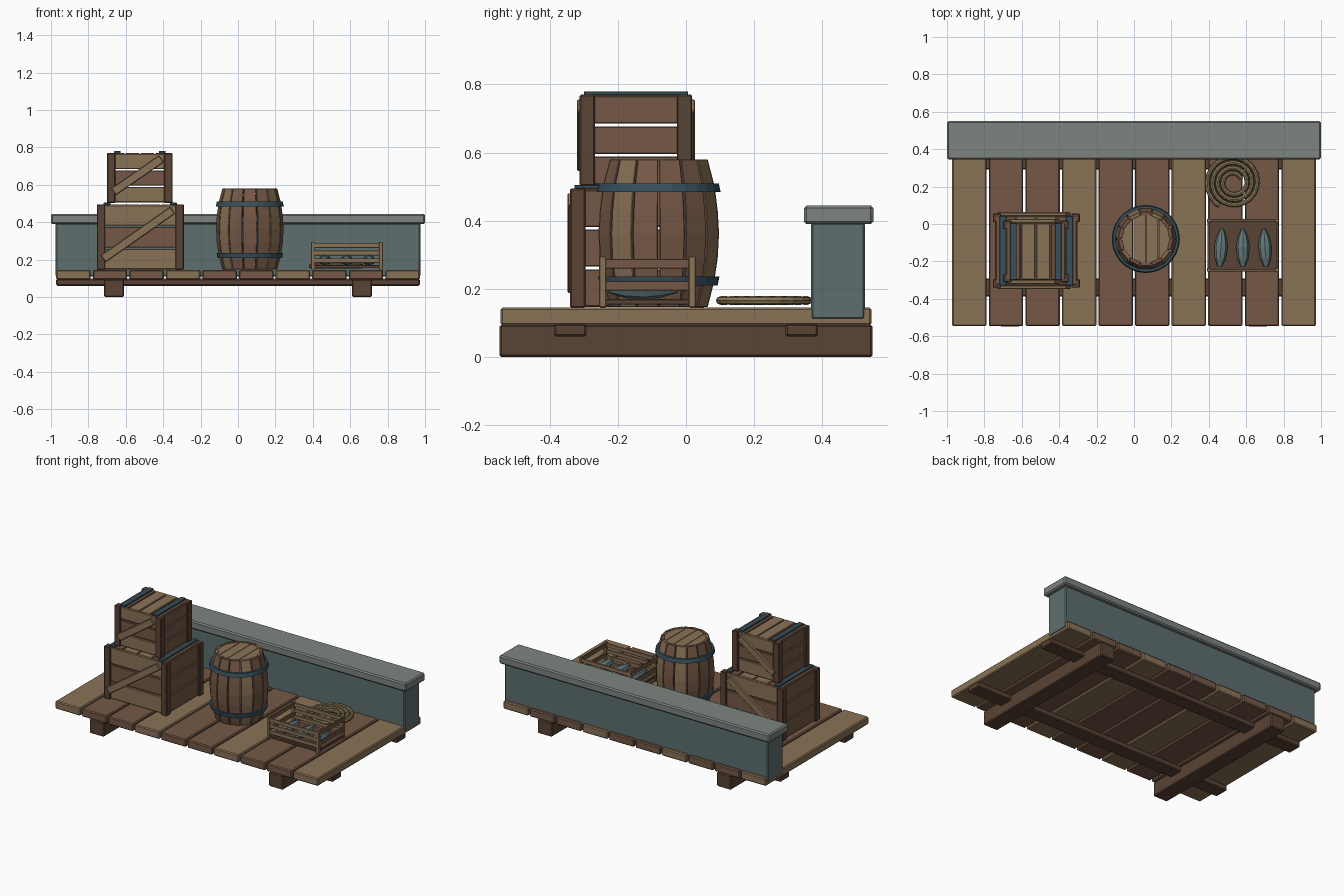
import bpy, bmesh, math
from mathutils import Matrix, Vector

if "Cube" in bpy.data.objects:
    bpy.data.objects.remove(bpy.data.objects["Cube"])


def mat(name, hexcol):
    m = bpy.data.materials.new(name)
    rgb = [int(hexcol[i:i + 2], 16) / 255 for i in (0, 2, 4)]
    m.diffuse_color = [((c + 0.055) / 1.055) ** 2.4 for c in rgb] + [1]
    m.use_nodes = True
    m.node_tree.nodes["Principled BSDF"].inputs["Base Color"].default_value = m.diffuse_color
    return m


LIGHT = mat("light_wood", "8a7256")
MID = mat("mid_wood", "755846")
DARK = mat("dark_wood", "5a4335")
STONE = mat("wall_paint", "5d6e6f")
CAP = mat("wall_cap", "7d847f")
IRON = mat("iron_blue", "37505c")
ROPE = mat("rope", "8a7a58")
FISH = mat("fish", "64797d")


def finish(name, bm, material, bevel=0):
    bmesh.ops.recalc_face_normals(bm, faces=bm.faces)
    me = bpy.data.meshes.new(name)
    bm.to_mesh(me)
    bm.free()
    me.materials.append(material)
    ob = bpy.data.objects.new(name, me)
    bpy.context.collection.objects.link(ob)
    if bevel:
        b = ob.modifiers.new("bevel", "BEVEL")
        b.width, b.segments = bevel, 1
    return ob


def box(name, x, y, z, material, bevel=0.004, tilt=0):
    """Box from (min, max) ranges, optionally tilted about y."""
    bm = bmesh.new()
    size = [r[1] - r[0] for r in (x, y, z)]
    mid = [(r[1] + r[0]) / 2 for r in (x, y, z)]
    m = Matrix.Translation(mid) @ Matrix.Rotation(tilt, 4, 'Y') @ Matrix.Diagonal((*size, 1))
    bmesh.ops.create_cube(bm, size=1, matrix=m)
    return finish(name, bm, material, bevel)


def loft(name, rings, material, closed=False, bevel=0):
    """Skin a list of equal-length point rings; cap the ends unless closed."""
    bm = bmesh.new()
    vs = [[bm.verts.new(p) for p in r] for r in rings]
    n = len(vs[0])
    pairs = list(zip(vs, vs[1:])) + ([(vs[-1], vs[0])] if closed else [])
    for a, b in pairs:
        for i in range(n):
            j = (i + 1) % n
            bm.faces.new((a[i], a[j], b[j], b[i]))
    if not closed:
        bm.faces.new(vs[0])
        bm.faces.new(vs[-1])
    return finish(name, bm, material, bevel)


# deck: planks, battens and bearers
PITCH = 0.1955
for i in range(10):
    cx = (i - 4.5) * PITCH
    box(f"deck_plank_{i}", (cx - 0.092, cx + 0.092), (-0.545, 0.545), (0.093, 0.145),
        LIGHT if i % 3 == 0 else MID, 0.006)
for s in (-1, 1):
    box("deck_bearer", (s * 0.663 - 0.053, s * 0.663 + 0.053), (-0.548, 0.548), (0, 0.095), DARK, 0.006)
    box("deck_batten", (-0.972, 0.972), (s * 0.34 - 0.048, s * 0.34 + 0.048), (0.06, 0.098), DARK, 0.006)

# quay wall with cap
box("wall", (-0.975, 0.975), (0.367, 0.525), (0.11, 0.395), STONE, 0.006)
box("wall_cap", (-1, 1), (0.346, 0.55), (0.39, 0.445), CAP, 0.008)


def crate(name, x, y, z):
    (x0, x1), (y0, y1), (z0, z1) = x, y, z
    p, t = 0.045, 0.018
    h = (z1 - z0 - 0.004) / 3
    # corner posts
    for px in (x0, x1 - p):
        for py in (y0, y1 - p):
            box(name + "_post", (px, px + p), (py, py + p), (z0, z1 - 0.004), DARK)
    # slats on the four sides
    for k in range(3):
        zr = (z0 + k * h + 0.004, z0 + (k + 1) * h - 0.004)
        for ya in (y0 + 0.012, y1 - 0.012 - t):
            box(name + "_slat", (x0 + 0.03, x1 - 0.03), (ya, ya + t), zr, LIGHT if k != 1 else MID, 0.003)
        for xa in (x0 + 0.012, x1 - 0.012 - t):
            box(name + "_side_slat", (xa, xa + t), (y0 + 0.03, y1 - 0.03), zr, MID, 0.003)
    # diagonal braces, front and back
    ax, az, bx, bz = x0 + 0.035, z0 + 0.06, x1 - 0.06, z1 - 0.035
    ln, tilt = math.hypot(bx - ax, bz - az), -math.atan2(bz - az, bx - ax)
    cx, cz = (ax + bx) / 2, (az + bz) / 2
    for ya in (y0 - 0.008, y1 - 0.012):
        box(name + "_brace", (cx - ln / 2, cx + ln / 2), (ya, ya + 0.02),
            (cz - 0.022, cz + 0.022), LIGHT, 0.003, tilt)
    # floor, lid boards and straps
    box(name + "_floor", (x0 + 0.02, x1 - 0.02), (y0 + 0.02, y1 - 0.02), (z0 + 0.002, z0 + 0.02), DARK, 0)
    w = (x1 - x0 - 0.03) / 4
    for k in range(4):
        xa = x0 + 0.015 + k * w
        box(name + "_lid_board", (xa + 0.003, xa + w - 0.003), (y0 + 0.015, y1 - 0.015),
            (z1 - 0.022, z1 - 0.003), LIGHT if k in (1, 2) else MID, 0.003)
    for xa in (x0 + 0.037, x1 - 0.073):
        box(name + "_strap", (xa, xa + 0.036), (y0 + 0.012, y1 - 0.012), (z1 - 0.006, z1 + 0.006), IRON, 0.002)


crate("large_crate", (-0.755, -0.29), (-0.34, 0.055), (0.145, 0.499))
crate("small_crate", (-0.70, -0.35), (-0.312, 0.018), (0.503, 0.774))

# barrel staves
BX, BY, N = 0.063, -0.08, 14
PROFILE = [(0.147, 0.147), (0.22, 0.166), (0.29, 0.177), (0.363, 0.181),
           (0.43, 0.177), (0.50, 0.168), (0.58, 0.147)]


def polar(r, a, z):
    return (BX + r * math.cos(a), BY + r * math.sin(a), z)


for i in range(N):
    a, d = math.pi / 2 + math.tau * i / N, math.pi / N - 0.014
    rings = [[polar(r, a - d, z), polar(r, a + d, z), polar(r - 0.02, a + d, z), polar(r - 0.02, a - d, z)]
             for z, r in PROFILE]
    loft(f"barrel_stave_{i}", rings, (MID, LIGHT, MID, MID)[i % 4], bevel=0.002)

# barrel hoops
for z, lo, hi in ((0.223, 0.169, 0.174), (0.497, 0.178, 0.172)):
    loft("barrel_hoop", [[polar(r, math.tau * i / 28, zz) for r, zz in
                          ((lo + 0.004, z - 0.013), (hi + 0.004, z + 0.013),
                           (hi - 0.014, z + 0.013), (lo - 0.014, z - 0.013))]
                         for i in range(28)], IRON, closed=True)

# barrel heads made of boards
R = 0.136
for k in range(4):
    e0, e1 = -R + k * R / 2 + 0.002, -R + (k + 1) * R / 2 - 0.002
    xs = [e0 + (e1 - e0) * t / 4 for t in range(5)]
    edge = [(x, math.sqrt(R * R - x * x)) for x in xs]
    out = edge + [(x, -y) for x, y in reversed(edge)]
    for z in (0.15, 0.56):
        loft("barrel_head_board", [[(BX + x, BY + y, zz) for x, y in out] for zz in (z, z + 0.016)],
             LIGHT if z > 0.3 else DARK)

# fish tray
TX, TY, TZ = (0.39, 0.775), (-0.255, 0.028), 0.146
box("tray_floor", (TX[0] + 0.005, TX[1] - 0.005), (TY[0] + 0.008, TY[1] - 0.008), (TZ + 0.008, TZ + 0.024), DARK, 0.002)
for px in (TX[0], TX[1] - 0.02):
    for py in (TY[0], TY[1] - 0.02):
        box("tray_post", (px, px + 0.02), (py, py + 0.02), (TZ, 0.295), LIGHT, 0.002)
for z in (0.182, 0.223, 0.262):
    for ya in (TY[0] + 0.002, TY[1] - 0.014):
        box("tray_slat", (TX[0] + 0.01, TX[1] - 0.01), (ya, ya + 0.012), (z, z + 0.025), LIGHT, 0.002)
for z in (0.195, 0.26):
    for xa in (TX[0] + 0.002, TX[1] - 0.014):
        box("tray_end_slat", (xa, xa + 0.012), (TY[0] + 0.01, TY[1] - 0.01), (z, z + 0.028), MID, 0.002)

# fish
for k, fx in enumerate((0.465, 0.582, 0.70)):
    yaw = Matrix.Rotation((-0.06, 0.0, 0.06)[k], 3, 'Z')
    rings = []
    for y, w, h in ((-0.105, 0.012, 0.008), (-0.06, 0.03, 0.023), (0, 0.036, 0.028),
                    (0.05, 0.027, 0.021), (0.098, 0.008, 0.007)):
        rings.append([yaw @ Vector((w * math.cos(math.tau * i / 8), y, h * math.sin(math.tau * i / 8)))
                      + Vector((fx, -0.122, 0.196)) for i in range(8)])
    loft(f"fish_{k}", rings, FISH)

# coiled rope, with a ribbed twist
TURNS, STEPS = 3.6, 150
rings = []
for s in range(STEPS + 1):
    t = s / STEPS
    a, r = math.tau * TURNS * t + 0.4, 0.045 + 0.1 * t
    tube = 0.0135 if s % 2 else 0.0115
    rings.append([(0.532 + (r + tube * math.cos(b)) * math.cos(a),
                   0.222 + (r + tube * math.cos(b)) * math.sin(a),
                   0.166 + tube * math.sin(b)) for b in (math.tau * i / 8 for i in range(8))])
loft("rope_coil", rings, ROPE)
